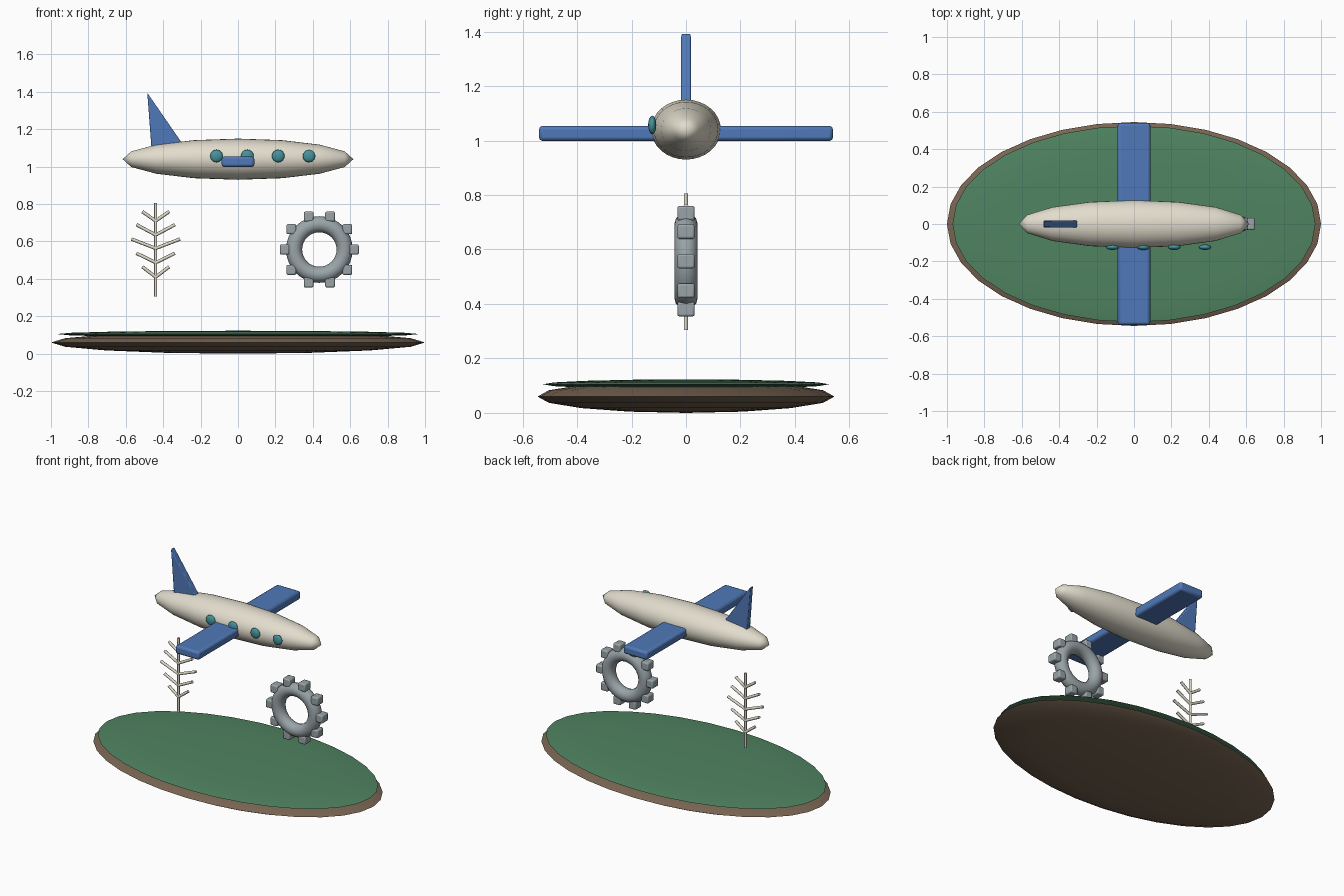
import bpy, bmesh
from math import pi, cos, sin, radians
from mathutils import Vector

if "Cube" in bpy.data.objects:
    bpy.data.objects.remove(bpy.data.objects["Cube"])


def material(name, r, g, b):
    m = bpy.data.materials.new(name)
    m.diffuse_color = (r, g, b, 1)
    m.use_nodes = True
    m.node_tree.nodes["Principled BSDF"].inputs["Base Color"].default_value = m.diffuse_color
    return m


BROWN = material("earth_brown", 0.19, 0.13, 0.085)
GREEN = material("grass_green", 0.08, 0.23, 0.12)
CREAM = material("cream", 0.76, 0.72, 0.61)
BLUE = material("blue", 0.08, 0.19, 0.48)
TEAL = material("teal", 0.06, 0.29, 0.34)
STEEL = material("steel", 0.32, 0.37, 0.39)


def finish(name, mat, bevel=0, angle=35):
    ob = bpy.context.object
    ob.name = name
    ob.data.materials.append(mat)
    bpy.ops.object.transform_apply(location=False, rotation=True, scale=True)
    if bevel:
        mod = ob.modifiers.new("rounded_edges", "BEVEL")
        mod.width = bevel
        mod.segments = 2
    bpy.ops.object.shade_smooth_by_angle(angle=radians(angle))
    return ob


def ball(name, loc, size, mat, axis="Z", segs=32, rings=8):
    # ellipsoid whose poles lie on the chosen axis; size holds half extents in x, y, z
    rot = {"X": (0, pi / 2, 0), "Y": (pi / 2, 0, 0), "Z": (0, 0, 0)}[axis]
    bpy.ops.mesh.primitive_uv_sphere_add(segments=segs, ring_count=rings, radius=1, rotation=rot)
    bpy.ops.object.transform_apply(rotation=True)
    bpy.context.object.location = loc
    bpy.context.object.scale = size
    return finish(name, mat, angle=80)


def box(name, loc, size, mat, bevel):
    bpy.ops.mesh.primitive_cube_add(size=1, location=loc)
    bpy.context.object.scale = size
    return finish(name, mat, bevel)


def rod(name, a, b, radius, mat):
    a, b = Vector(a), Vector(b)
    d = b - a
    bpy.ops.mesh.primitive_cylinder_add(vertices=8, radius=radius, depth=d.length,
                                        location=(a + b) / 2,
                                        rotation=d.to_track_quat("Z", "Y").to_euler())
    return finish(name, mat, angle=50)


# island base and grass cap
ball("earth_base", (0, 0, 0.06), (1, 0.545, 0.06), BROWN)
ball("grass_top", (0, 0, 0.105), (0.97, 0.525, 0.018), GREEN)

# airplane body, wing and windows
ball("fuselage", (0, 0, 1.04), (0.617, 0.128, 0.11), CREAM, "X")
box("wing", (0, 0, 1.026), (0.175, 1.08, 0.056), BLUE, 0.014)
for i in range(4):
    ball(f"window_{i + 1}", (-0.115 + 0.165 * i, -0.124, 1.057),
         (0.034, 0.015, 0.034), TEAL, "Y", 16, 8)

# tail fin: extruded triangle profile
profile = [(-0.485, 1.395), (-0.462, 1.09), (-0.285, 1.105)]
mesh = bpy.data.meshes.new("tail_fin")
bm = bmesh.new()
face = bm.faces.new([bm.verts.new((x, -0.019, z)) for x, z in profile])
ext = bmesh.ops.extrude_face_region(bm, geom=[face])
bmesh.ops.translate(bm, vec=(0, 0.038, 0),
                    verts=[v for v in ext["geom"] if isinstance(v, bmesh.types.BMVert)])
bmesh.ops.recalc_face_normals(bm, faces=bm.faces)
bm.to_mesh(mesh)
bm.free()
fin = bpy.data.objects.new("tail_fin", mesh)
bpy.context.collection.objects.link(fin)
bpy.ops.object.select_all(action="DESELECT")
fin.select_set(True)
bpy.context.view_layer.objects.active = fin
finish("tail_fin", BLUE, 0.006)

# plant: stem with five tiers of paired branches
PX = -0.44
rod("stem", (PX, 0, 0.305), (PX, 0, 0.805), 0.008, CREAM)
tiers = [(0.41, 0.465, 0.072), (0.487, 0.537, 0.103), (0.563, 0.613, 0.13),
         (0.635, 0.69, 0.103), (0.71, 0.76, 0.072)]
for i, (z0, z1, reach) in enumerate(tiers):
    for side, label in ((-1, "left"), (1, "right")):
        rod(f"branch_{label}_{i + 1}", (PX, 0, z0), (PX + side * reach, 0, z1), 0.009, CREAM)

# gear: ring with ten upright block teeth
GX, GZ = 0.435, 0.557
bpy.ops.mesh.primitive_torus_add(major_radius=0.135, minor_radius=0.043, major_segments=32,
                                 minor_segments=12, location=(GX, 0, GZ),
                                 rotation=(pi / 2, 0, 0))
finish("gear_ring", STEEL, angle=60)
for i in range(10):
    a = i * pi / 5
    box(f"gear_tooth_{i + 1}", (GX + 0.185 * cos(a), 0, GZ + 0.185 * sin(a)),
        (0.052, 0.064, 0.054), STEEL, 0.008)
